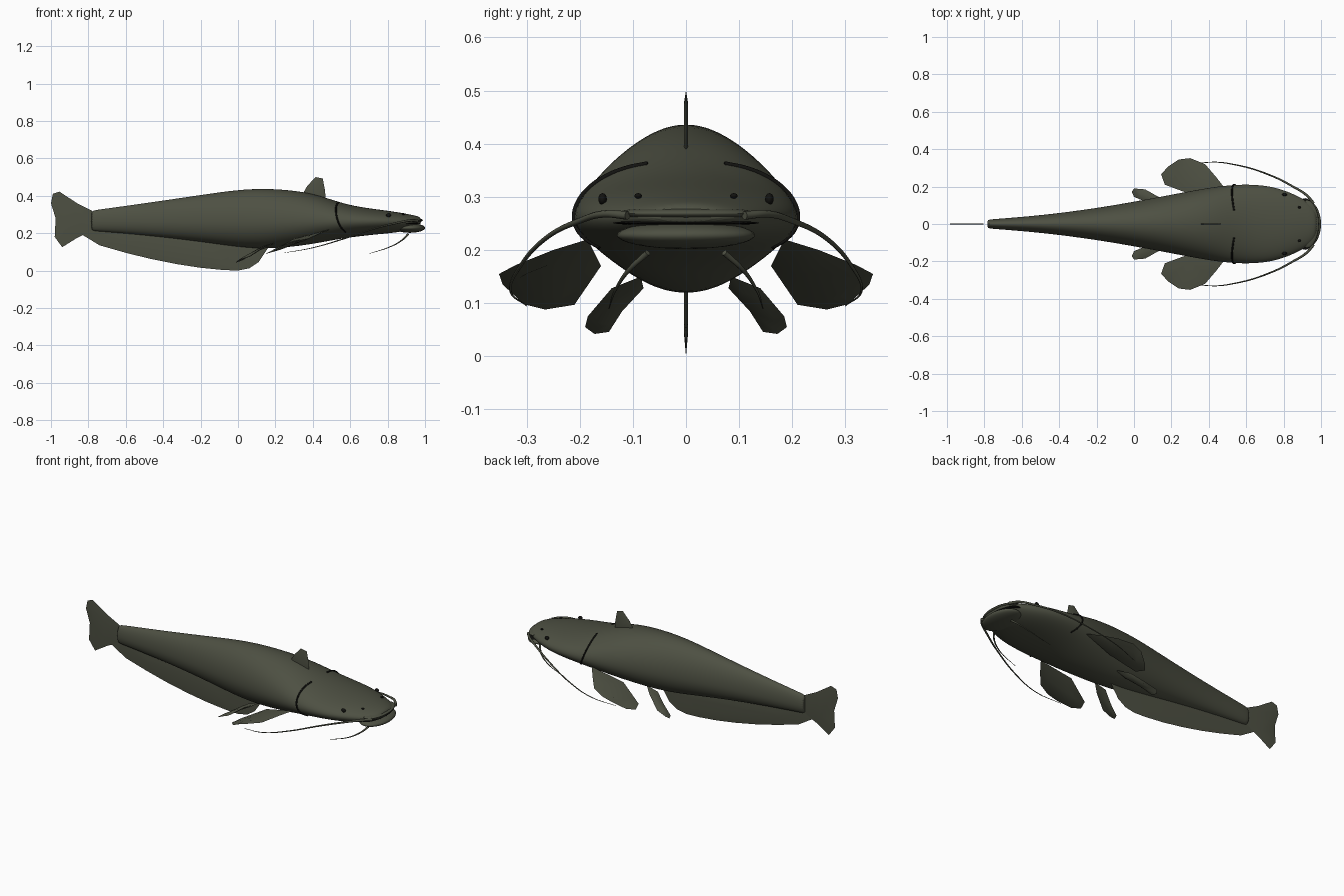
import bpy, bmesh, math
from mathutils import Vector

default_cube = bpy.data.objects.get("Cube")
if default_cube:
    bpy.data.objects.remove(default_cube, do_unlink=True)

MID = 0.262  # height of the widest line of the body


def make_material(name, colour):
    material = bpy.data.materials.new(name)
    material.use_nodes = True
    material.diffuse_color = (*colour, 1)
    shader = next(n for n in material.node_tree.nodes if n.type == 'BSDF_PRINCIPLED')
    shader.inputs["Base Color"].default_value = (*colour, 1)
    shader.inputs["Roughness"].default_value = 0.7
    return material


skin = make_material("olive skin", (0.075, 0.08, 0.055))
dark = make_material("black detail", (0.006, 0.006, 0.005))


def activate(obj):
    bpy.ops.object.select_all(action='DESELECT')
    obj.select_set(True)
    bpy.context.view_layer.objects.active = obj


def finish(name, bm, material, angle=60):
    bmesh.ops.recalc_face_normals(bm, faces=bm.faces[:])
    mesh = bpy.data.meshes.new(name)
    bm.to_mesh(mesh)
    bm.free()
    obj = bpy.data.objects.new(name, mesh)
    bpy.context.collection.objects.link(obj)
    mesh.materials.append(material)
    activate(obj)
    bpy.ops.object.shade_smooth_by_angle(angle=math.radians(angle))
    return obj


def ellipsoid(name, centre, size, material):
    bm = bmesh.new()
    bmesh.ops.create_uvsphere(bm, u_segments=32, v_segments=16, radius=1)
    bmesh.ops.scale(bm, vec=size, verts=bm.verts)
    bmesh.ops.translate(bm, vec=centre, verts=bm.verts)
    return finish(name, bm, material)


def tube(name, points, thick, thin, material):
    """Tapering round strand through the points."""
    curve = bpy.data.curves.new(name, 'CURVE')
    curve.dimensions = '3D'
    curve.bevel_depth = 1
    curve.bevel_resolution = 2
    curve.resolution_u = 8
    curve.use_fill_caps = True
    spline = curve.splines.new('BEZIER')
    spline.bezier_points.add(len(points) - 1)
    for i, (knot, co) in enumerate(zip(spline.bezier_points, points)):
        knot.co = co
        knot.handle_left_type = knot.handle_right_type = 'AUTO'
        knot.radius = thick + (thin - thick) * i / (len(points) - 1)
    curve.materials.append(material)
    obj = bpy.data.objects.new(name, curve)
    bpy.context.collection.objects.link(obj)
    activate(obj)
    bpy.ops.object.convert(target='MESH')
    bpy.ops.object.shade_smooth_by_angle(angle=math.radians(60))
    return obj


def fin(name, outline, thickness):
    """Lens-shaped blade: sharp rim, slightly bulged middle on both sides."""
    rim = [Vector(p) for p in outline]
    centre = sum(rim, Vector()) / len(rim)
    normal = Vector()
    for a, b in zip(rim, rim[1:] + rim[:1]):
        normal += (a - centre).cross(b - centre)
    normal.normalize()
    bm = bmesh.new()
    edge = [bm.verts.new(p) for p in rim]
    for side in (1, -1):
        inner = [bm.verts.new(centre.lerp(p, 0.6) + normal * side * thickness / 2) for p in rim]
        for i in range(len(rim)):
            j = (i + 1) % len(rim)
            bm.faces.new((edge[i], edge[j], inner[j], inner[i]))
        bm.faces.new(inner)
    return finish(name, bm, skin)


# Body: elliptical sections given as x, half width, top, bottom
sections = [
    (-.785, .022, .32, .212), (-.77, .025, .323, .212), (-.5, .045, .36, .19),
    (-.2, .085, .405, .155), (0, .12, .434, .125), (.15, .148, .44, .115),
    (.3, .177, .43, .127), (.42, .198, .407, .145), (.52, .21, .373, .165),
    (.62, .214, .345, .18), (.74, .203, .328, .193), (.84, .168, .315, .202),
    (.91, .132, .302, .215), (.955, .1, .293, .243), (.98, .06, .283, .252)]


def section_point(section, angle, grow=1.0):
    x, half, top, bottom = section
    rise = (top - MID) if math.sin(angle) > 0 else (MID - bottom)
    return Vector((x, half * grow * math.cos(angle), MID + rise * grow * math.sin(angle)))


def section_at(x):
    for a, b in zip(sections, sections[1:]):
        if a[0] <= x <= b[0]:
            t = (x - a[0]) / (b[0] - a[0])
            return [p + (q - p) * t for p, q in zip(a, b)]


bm = bmesh.new()
RING = 28
rings = [[bm.verts.new(section_point(s, math.tau * i / RING)) for i in range(RING)]
         for s in sections]
for a, b in zip(rings, rings[1:]):
    for i in range(RING):
        j = (i + 1) % RING
        bm.faces.new((a[i], a[j], b[j], b[i]))
bm.faces.new(rings[0])
bm.faces.new(rings[-1])
body = finish("body", bm, skin)
body.modifiers.new("smooth", 'SUBSURF').levels = 2
body.modifiers["smooth"].render_levels = 2

# Mouth: lower jaw, upper lip and the dark gap between them
ellipsoid("lower_jaw", (.918, 0, .228), (.082, .13, .026), skin)
ellipsoid("upper_lip", (.925, 0, .269), (.063, .128, .014), skin)
ellipsoid("mouth_gap", (.915, 0, .251), (.062, .138, .005), dark)


# Fins on the centre line, outlined in x and z
def upright_fin(name, outline, thickness):
    fin(name, [(x, 0, z) for x, z in outline], thickness)


upright_fin("dorsal_fin", [(.34, .40), (.37, .452), (.415, .5), (.453, .492),
                           (.465, .43), (.47, .37)], .008)
upright_fin("tail_fin", [(-.78, .32), (-.86, .36), (-.955, .422), (-.99, .41), (-1, .36),
                         (-.975, .28), (-.98, .18), (-.94, .125), (-.86, .175),
                         (-.78, .212)], .006)
upright_fin("anal_fin", [(-.8, .22), (-.83, .19), (-.74, .135), (-.6, .095), (-.47, .063),
                         (-.33, .035), (-.2, .015), (-.08, .003), (0, 0), (.06, .012),
                         (.11, .045), (.15, .105), (.18, .15), (-.1, .16), (-.5, .21)], .007)

# Paired parts, mirrored across the centre line
for label, side in (("left", 1), ("right", -1)):
    def mirrored(points):
        return [(x, y * side, z) for x, y, z in points]

    fin(label + "_pectoral_fin", mirrored([
        (.49, .185, .22), (.44, .25, .2), (.38, .32, .172), (.3, .352, .155), (.24, .345, .135),
        (.18, .305, .098), (.145, .265, .088), (.165, .21, .097), (.3, .16, .17)]), .014)
    fin(label + "_pelvic_fin", mirrored([
        (.2, .085, .15), (.14, .14, .128), (.06, .185, .075), (0, .19, .055),
        (-.012, .172, .042), (0, .145, .046), (.06, .12, .085), (.13, .08, .128)]), .01)

    tube(label + "_long_barbel", mirrored([
        (.96, .11, .265), (.925, .152, .268), (.85, .2, .255), (.73, .26, .225),
        (.55, .315, .165), (.4, .33, .122), (.25, .3, .095)]), .008, .001, skin)
    tube(label + "_chin_barbel", mirrored([
        (.91, .072, .195), (.88, .105, .165), (.82, .13, .13), (.7, .145, .09)]),
        .006, .001, skin)

    # Gill slit follows the body surface
    slit = []
    for i in range(9):
        t = i / 8
        angle = math.radians(70 - 110 * t)
        slit.append(section_point(section_at(.535 - .07 * t + .11 * t * t), angle))
    tube(label + "_gill_slit", mirrored(slit), .005, .004, dark)

    ellipsoid(label + "_eye", (.805, side * .157, .296), (.013, .008, .011), dark)
    ellipsoid(label + "_nostril", (.885, side * .09, .302), (.008, .007, .005), dark)
